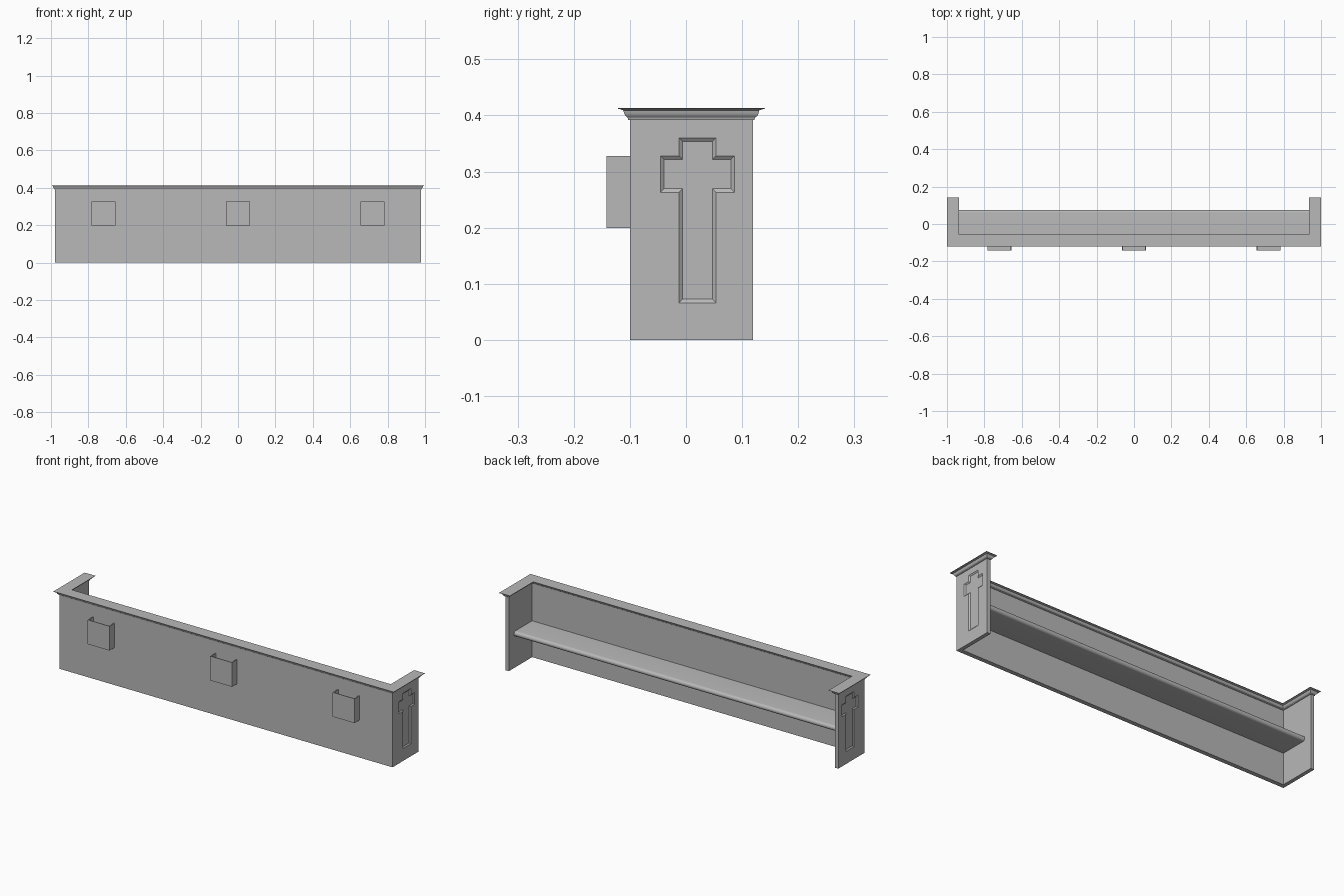
import bpy, bmesh, math

cube = bpy.data.objects.get("Cube")
if cube:
    bpy.data.objects.remove(cube, do_unlink=True)

# One plain grey for everything
grey = bpy.data.materials.new("plain_grey")
grey.use_nodes = True
colour = (0.48, 0.48, 0.48, 1)
grey.diffuse_color = colour
grey.node_tree.nodes["Principled BSDF"].inputs["Base Color"].default_value = colour

# Frame footprint
OUT_X, IN_X = 0.978, 0.958
FRONT, WALL, BACK = -0.1, -0.077, 0.119
TOP = 0.395


def finish(bm, name):
    bmesh.ops.recalc_face_normals(bm, faces=bm.faces)
    mesh = bpy.data.meshes.new(name)
    bm.to_mesh(mesh)
    bm.free()
    mesh.materials.append(grey)
    obj = bpy.data.objects.new(name, mesh)
    bpy.context.collection.objects.link(obj)
    return obj


def loft(name, rings):
    """Join matching outlines into a closed solid."""
    bm = bmesh.new()
    rows = [[bm.verts.new(p) for p in ring] for ring in rings]
    n = len(rows[0])
    for a, b in zip(rows, rows[1:]):
        for i in range(n):
            j = (i + 1) % n
            bm.faces.new((a[i], a[j], b[j], b[i]))
    bm.faces.new(rows[0][::-1])
    bm.faces.new(rows[-1])
    return finish(bm, name)


def u_outline(grow, z):
    """U-shaped footprint, widened on all sides."""
    ox, ix = OUT_X + grow, IN_X - grow
    f, w, b = FRONT - grow, WALL + grow, BACK + grow
    return [(x, y, z) for x, y in ((-ox, f), (ox, f), (ox, b), (ix, b),
                                   (ix, w), (-ix, w), (-ix, b), (-ox, b))]


def smooth(obj):
    bpy.ops.object.select_all(action='DESELECT')
    obj.select_set(True)
    bpy.context.view_layer.objects.active = obj
    bpy.ops.object.shade_smooth_by_angle(angle=math.radians(35))


def cross_outline(x, inset):
    """Cross on an end panel, drawn in the y-z plane."""
    mid = 0.0205
    post, arm = 0.033 - inset, 0.066 - inset
    z0, z1, z2, z3 = 0.066 + inset, 0.263 + inset, 0.328 - inset, 0.36 - inset
    half = [(post, z0), (post, z1), (arm, z1), (arm, z2), (post, z2), (post, z3)]
    pts = half + [(-y, z) for y, z in reversed(half)]
    return [(x, mid + y, z) for y, z in pts]


# Back wall and both ends in one piece
frame = loft("frame", [u_outline(0, 0), u_outline(0, TOP)])

# Sunken crosses with sloping sides on the outer ends
for side in (-1, 1):
    depth = 0.005
    slope = 0.0065 / depth
    cutter = loft("cross_cutter",
                  [cross_outline(side * (OUT_X + depth), -slope * depth),
                   cross_outline(side * (OUT_X - depth), slope * depth)])
    cutter.hide_render = True
    mod = frame.modifiers.new("cross", 'BOOLEAN')
    mod.operation = 'DIFFERENCE'
    mod.solver = 'EXACT'
    mod.object = cutter
    bpy.ops.object.select_all(action='DESELECT')
    frame.select_set(True)
    bpy.context.view_layer.objects.active = frame
    bpy.ops.object.modifier_apply(modifier=mod.name)
    bpy.data.objects.remove(cutter, do_unlink=True)

# Moulded cap rail around the top
profile = [(0.003, 0.392), (0.004, 0.396), (0.008, 0.399), (0.0105, 0.404),
           (0.0115, 0.409), (0.017, 0.411), (0.0215, 0.412), (0.0215, 0.4135)]
smooth(loft("cap_rail", [u_outline(g, z) for g, z in profile]))

# Seat plank with a rounded nose
radius, seat_z, nose_y = 0.0135, 0.1795, 0.075
section = [(WALL, seat_z - radius)]
for i in range(13):
    a = math.pi * (i / 12 - 0.5)
    section.append((nose_y - radius + radius * math.cos(a),
                    seat_z + radius * math.sin(a)))
section.append((WALL, seat_z + radius))
smooth(loft("seat", [[(x, y, z) for y, z in section] for x in (-IN_X, IN_X)]))

# Open-topped book holders on the front
HALF, DEEP, LOW, HIGH, THICK = 0.064, 0.142, 0.199, 0.328, 0.004


def holder_ring(cx, inset, z):
    x, f = HALF - inset, -DEEP + inset
    return [(cx - x, f, z), (cx + x, f, z), (cx + x, FRONT, z), (cx - x, FRONT, z)]


for name, cx in (("right", -0.72), ("centre", 0), ("left", 0.72)):
    loft("book_holder_" + name,
         [holder_ring(cx, 0, LOW), holder_ring(cx, 0, HIGH),
          holder_ring(cx, THICK, HIGH), holder_ring(cx, THICK, LOW + THICK)])
